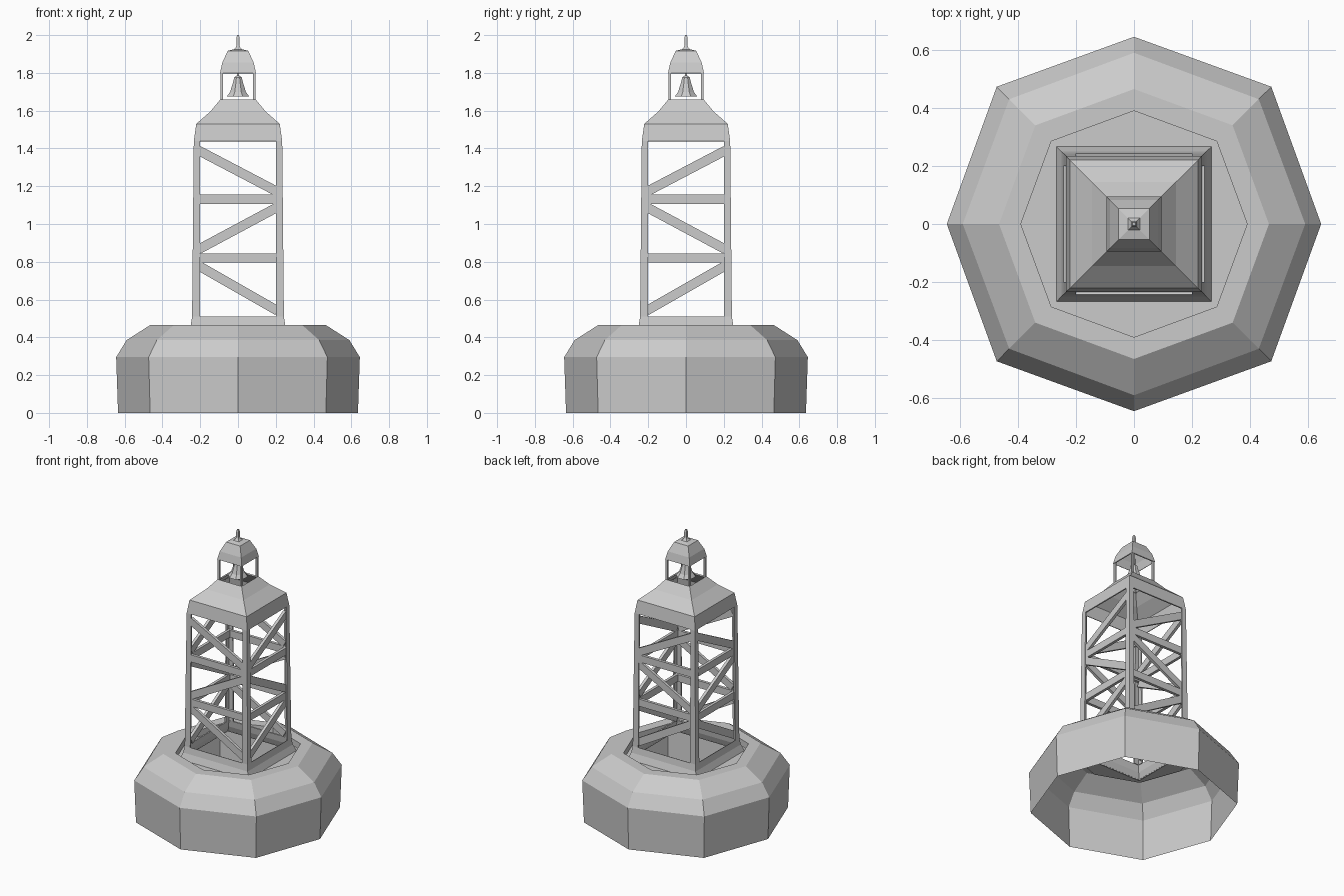
import bpy, math
from mathutils import Matrix, Vector

if "Cube" in bpy.data.objects:
    bpy.data.objects.remove(bpy.data.objects["Cube"])


def make(name, verts, faces, thick=0):
    me = bpy.data.meshes.new(name)
    me.from_pydata(verts, [], faces)
    ob = bpy.data.objects.new(name, me)
    bpy.context.collection.objects.link(ob)
    if thick:
        mod = ob.modifiers.new("thickness", "SOLIDIFY")
        mod.thickness = thick
        mod.offset = -1
    return ob


def loft(name, rings, closed=True, cap=False, thick=0):
    """Skin a stack of equally long point rings, bottom to top."""
    n = len(rings[0])
    verts = [p for r in rings for p in r]
    faces = []
    for k in range(len(rings) - 1):
        for i in range(n if closed else n - 1):
            j = (i + 1) % n
            faces.append((k * n + i, k * n + j, (k + 1) * n + j, (k + 1) * n + i))
    if cap:
        faces.append(tuple(range((len(rings) - 1) * n, len(rings) * n)))
    return make(name, verts, faces, thick)


def octagon(a, d, z):
    """Corners at distance a on the axes and at (d, d) on the diagonals."""
    return [(a, 0, z), (d, d, z), (0, a, z), (-d, d, z),
            (-a, 0, z), (-d, -d, z), (0, -a, z), (d, -d, z)]


def square(h, z):
    return [(h, -h, z), (h, h, z), (-h, h, z), (-h, -h, z)]


def beam(name, p, q, width, depth, normal):
    """Flat bar from p to q lying in a plane with the given normal."""
    p, q, nrm = Vector(p), Vector(q), Vector(normal)
    side = (q - p).cross(nrm).normalized() * width / 2
    out = nrm * depth / 2
    verts = [c + s * side + o * out for c in (p, q)
             for s, o in ((-1, -1), (1, -1), (1, 1), (-1, 1))]
    faces = [(3, 2, 1, 0), (4, 5, 6, 7)]
    faces += [(i, (i + 1) % 4, (i + 1) % 4 + 4, i + 4) for i in range(4)]
    return make(name, verts, faces)


# Float hull, open below, with a sunken deck around the tower opening
loft("float_hull", [octagon(*r) for r in (
    (.635, .465, 0), (.645, .473, .295), (.59, .43, .385), (.465, .34, .465),
    (.39, .285, .465), (.39, .285, .42), (.258, .258, .42))])

# Tower foot frame
loft("tower_foot", [square(.267, .42), square(.25, .465), square(.243, .51)], thick=.01)

# Angle-section corner legs
for k in range(4):
    rot = Matrix.Rotation(k * math.pi / 2, 3, 'Z')
    rings = [[rot @ Vector(p) for p in ((.2, -h, z), (h, -h, z), (h, -.2, z))]
             for h, z in ((.243, .51), (.234, 1.44))]
    loft("tower_leg", rings, closed=False, thick=.01)

# Lattice: zigzag diagonals and two rails per side
diagonals = ((1.39, 1.17), (.865, 1.09), (.78, .54))
for s in (-1, 1):
    o = .222 * s
    for za, zb in diagonals:
        beam("front_back_brace", (-.21, o, za), (.21, o, zb), .05, .02, (0, 1, 0))
        beam("side_brace", (o, .21, za), (o, -.21, zb), .05, .02, (1, 0, 0))
    for z in (1.13, .82):
        beam("front_back_rail", (-.225, o, z), (.225, o, z), .05, .02, (0, 1, 0))
        beam("side_rail", (o, -.225, z), (o, .225, z), .05, .02, (1, 0, 0))

# Tower roof shell
loft("tower_roof", [square(*r) for r in (
    (.234, 1.44), (.221, 1.53), (.145, 1.597), (.093, 1.66))], thick=.01)

# Bell cage posts
for x in (-.086, .086):
    for y in (-.086, .086):
        beam("cage_post", (x, y, 1.65), (x, y, 1.81), .014, .014, (0, 1, 0))

# Cage dome and finial
loft("cage_dome", [square(*r) for r in (
    (.095, 1.80), (.083, 1.855), (.054, 1.917), (.02, 1.925))], cap=True, thick=.008)
loft("finial", [square(*r) for r in (
    (.025, 1.92), (.012, 1.935), (.008, 1.945), (.008, 1.985), (.005, 2.0))], cap=True)

# Bell and its hanger
bell = [(.064, 1.675), (.045, 1.70), (.03, 1.745), (.022, 1.775), (.008, 1.786)]
loft("bell", [[(r * math.cos((i + .5) * math.pi / 4), r * math.sin((i + .5) * math.pi / 4), z)
               for i in range(8)] for r, z in bell], cap=True)
beam("bell_hanger", (0, 0, 1.78), (0, 0, 1.92), .01, .01, (0, 1, 0))
